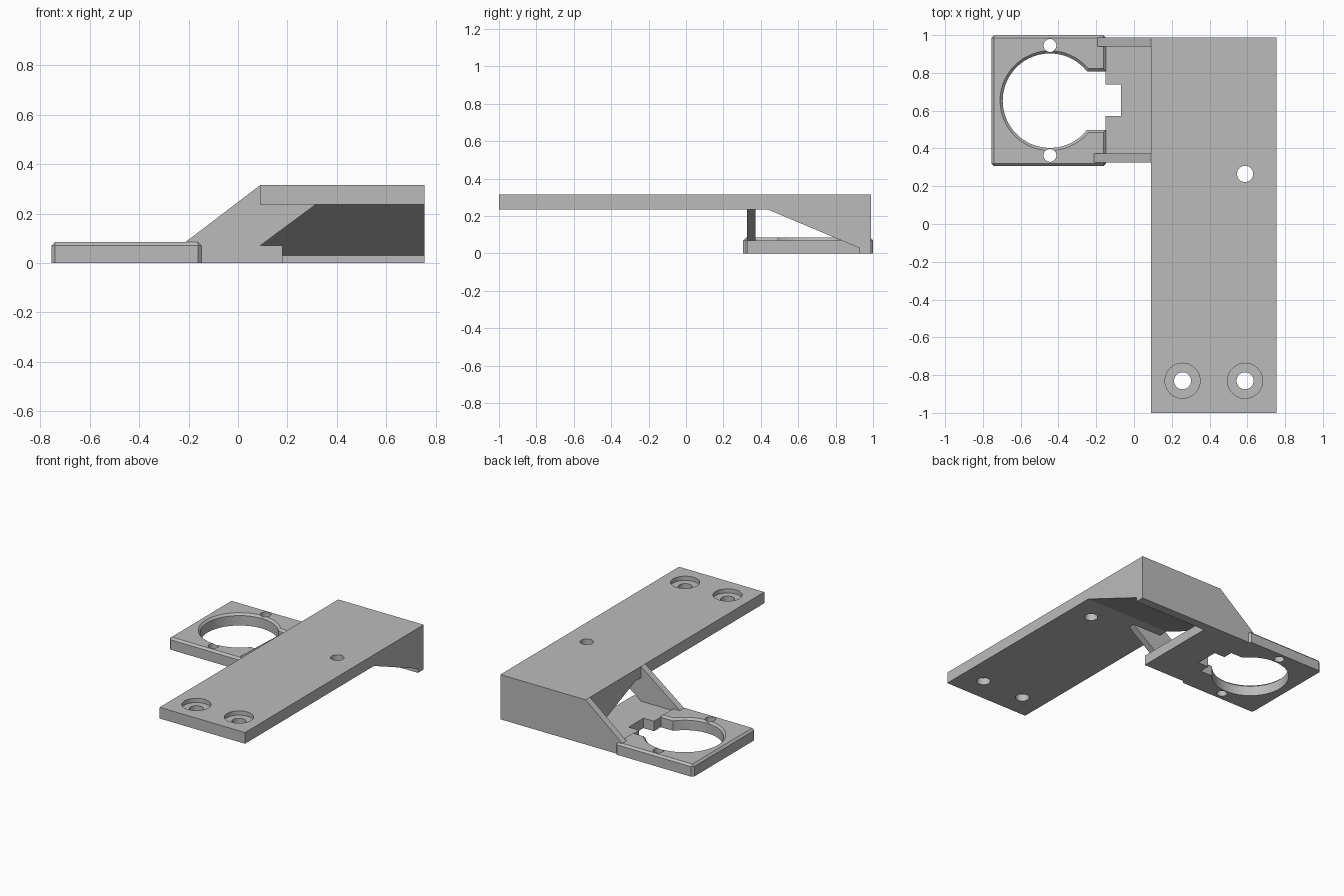
import bpy, bmesh, math
from mathutils import Vector

cube = bpy.data.objects.get("Cube")
if cube:
    bpy.data.objects.remove(cube, do_unlink=True)

grey = bpy.data.materials.new("plain grey")
grey.use_nodes = True
colour = (0.5, 0.5, 0.5, 1)
grey.diffuse_color = colour
grey.node_tree.nodes["Principled BSDF"].inputs["Base Color"].default_value = colour


def extrude(name, outline, axis, lo, hi, chamfer=None, width=0.014):
    """Extrude a 2D outline along an axis; chamfer picks edges to bevel."""
    place = {"x": lambda a, b, d: (d, a, b),
             "y": lambda a, b, d: (a, d, b),
             "z": lambda a, b, d: (a, b, d)}[axis]
    bm = bmesh.new()
    face = bm.faces.new([bm.verts.new(place(a, b, lo)) for a, b in outline])
    new = bmesh.ops.extrude_face_region(bm, geom=[face])["geom"]
    shift = Vector(place(0, 0, hi - lo))
    for v in new:
        if isinstance(v, bmesh.types.BMVert):
            v.co += shift
    bmesh.ops.recalc_face_normals(bm, faces=bm.faces)
    if chamfer:
        bmesh.ops.bevel(bm, geom=[e for e in bm.edges if chamfer(e)], offset=width,
                        segments=1, affect="EDGES", profile=0.5)
    mesh = bpy.data.meshes.new(name)
    bm.to_mesh(mesh)
    bm.free()
    obj = bpy.data.objects.new(name, mesh)
    bpy.context.collection.objects.link(obj)
    mesh.materials.append(grey)
    return obj


def rect(x0, x1, y0, y1):
    return [(x0, y0), (x1, y0), (x1, y1), (x0, y1)]


def arc(x, y, r, start, end, steps):
    angles = [start + (end - start) * i / steps for i in range(steps + 1)]
    return [(x + r * math.cos(a), y + r * math.sin(a)) for a in angles]


def drill(obj, x, y, r, lo, hi):
    """Cut a round vertical hole and discard the cutter."""
    cutter = extrude("hole_cutter", arc(x, y, r, 0, math.tau, 40)[:-1], "z", lo, hi)
    mod = obj.modifiers.new("hole", "BOOLEAN")
    mod.operation, mod.solver, mod.object = "DIFFERENCE", "EXACT", cutter
    bpy.context.view_layer.objects.active = obj
    bpy.ops.object.modifier_apply(modifier=mod.name)
    bpy.data.objects.remove(cutter, do_unlink=True)


def smooth(obj):
    bpy.ops.object.select_all(action="DESELECT")
    obj.select_set(True)
    bpy.context.view_layer.objects.active = obj
    bpy.ops.object.shade_smooth_by_angle(angle=math.radians(25))


LEFT, RIGHT, BACK = 0.09, 0.755, 0.988
TOP, UNDER, FLOOR = 0.315, 0.236, 0.07

# Long mounting plate with counterbored screw holes
plate = extrude("mounting_plate", rect(LEFT, RIGHT, -1, BACK), "z", UNDER, TOP)
for x in (0.257, 0.588):
    drill(plate, x, -0.83, 0.093, 0.285, 0.4)
    drill(plate, x, -0.83, 0.045, 0.1, 0.4)
drill(plate, 0.588, 0.265, 0.043, 0.1, 0.4)
smooth(plate)

# Sloped wedge under the rear of the plate
extrude("rear_wedge", [(0.435, UNDER), (0.925, 0.03), (0.925, 0), (BACK, 0), (BACK, UNDER)],
        "x", LEFT, RIGHT)

# Low floor joining the ring holder to the wedge, notched beside the ring
extrude("floor_web", [(-0.152, 0.325), (0.18, 0.325), (0.18, BACK), (-0.152, BACK),
                      (-0.152, 0.738), (-0.07, 0.738), (-0.07, 0.573), (-0.152, 0.573)],
        "z", 0, FLOOR)

# Diagonal gussets
extrude("front_gusset", [(-0.213, 0.084), (LEFT, TOP), (0.314, UNDER), (LEFT, FLOOR),
                         (-0.213, FLOOR)], "y", 0.325, 0.372)
extrude("back_gusset", [(-0.194, 0.084), (LEFT, TOP), (LEFT, FLOOR), (-0.194, FLOOR)],
        "y", 0.94, BACK)

# Open ring holder with chamfered rims
CX, CY, R, HALF, EDGE = -0.445, 0.653, 0.25, 0.155, -0.148
X0, Y0, Y1, H = -0.755, 0.306, 1.0, 0.084
gap = math.asin(HALF / R)
outline = [(EDGE, CY + HALF), (EDGE, Y1), (X0, Y1), (X0, Y0), (EDGE, Y0), (EDGE, CY - HALF)]
outline += arc(CX, CY, R, math.tau - gap, gap, 72)


def rim(edge):
    a, b = (v.co for v in edge.verts)
    corner = abs(a.z - b.z) > 0.01 and (a.y < Y0 + 0.01 or a.y > Y1 - 0.01)
    return corner or min(a.z, b.z) > H - 0.001


holder = extrude("ring_holder", outline, "z", 0, H, rim)
for y in (0.363, 0.945):
    drill(holder, CX, y, 0.034, -0.1, 0.2)
smooth(holder)
